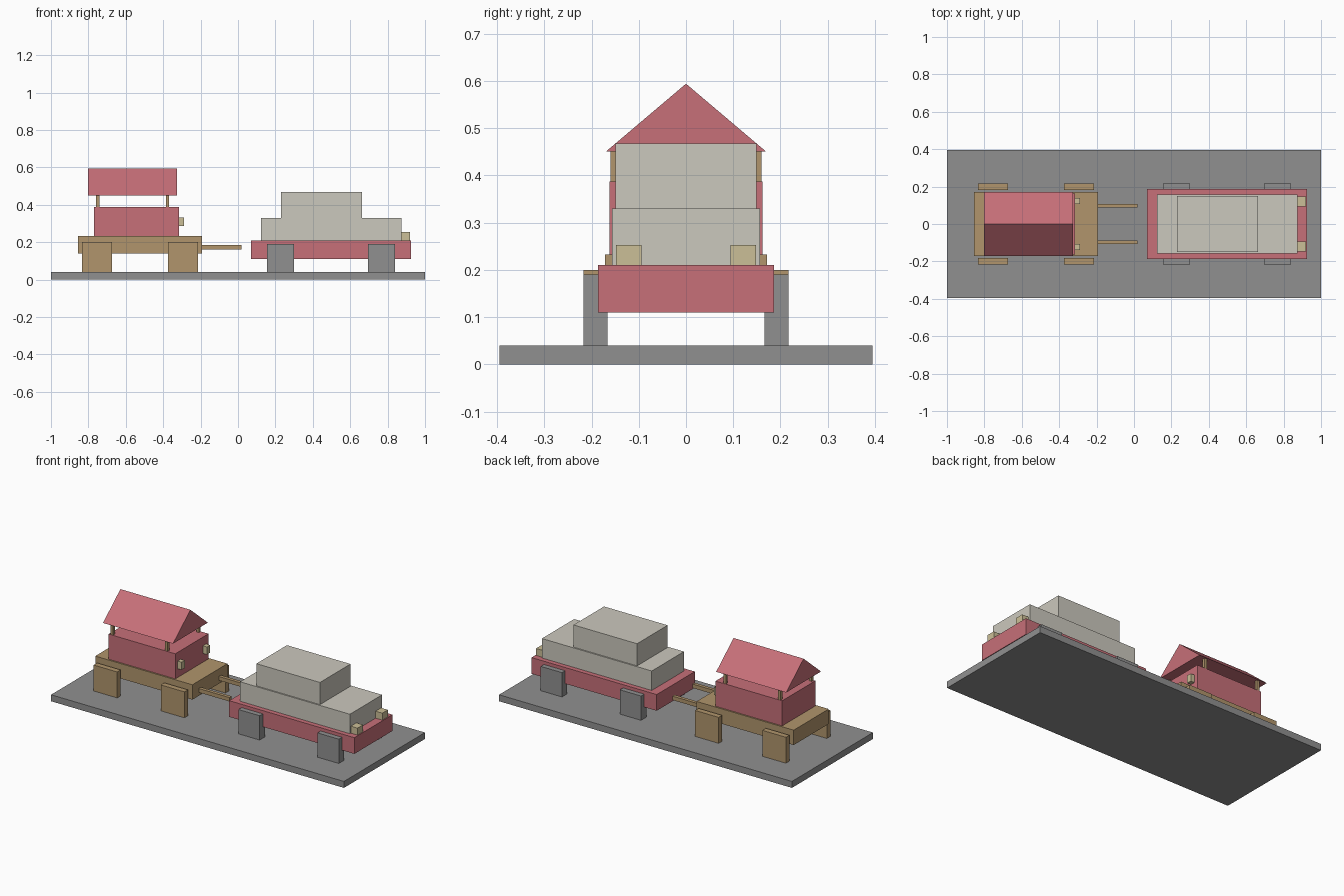
import bpy
import bmesh

cube = bpy.data.objects.get("Cube")
if cube:
    bpy.data.objects.remove(cube, do_unlink=True)


def material(name, r, g, b):
    m = bpy.data.materials.new(name)
    m.use_nodes = True
    m.diffuse_color = (r, g, b, 1)
    bsdf = next(n for n in m.node_tree.nodes if n.type == 'BSDF_PRINCIPLED')
    bsdf.inputs["Base Color"].default_value = (r, g, b, 1)
    return m


red = material("rose red", 0.57, 0.16, 0.19)
cream = material("pale cream", 0.60, 0.58, 0.51)
lamp_cream = material("lamp yellow", 0.60, 0.52, 0.31)
wood = material("tan wood", 0.44, 0.30, 0.15)
grey = material("stone grey", 0.28, 0.28, 0.28)


def finish(name, bm, mat):
    bmesh.ops.recalc_face_normals(bm, faces=bm.faces)
    mesh = bpy.data.meshes.new(name)
    bm.to_mesh(mesh)
    bm.free()
    mesh.materials.append(mat)
    obj = bpy.data.objects.new(name, mesh)
    bpy.context.collection.objects.link(obj)
    return obj


def box(name, mat, x, y, z):
    """Box spanning the given (low, high) range on each axis."""
    bm = bmesh.new()
    bmesh.ops.create_cube(bm, size=1)
    for v in bm.verts:
        for i, (low, high) in enumerate((x, y, z)):
            v.co[i] = low if v.co[i] < 0 else high
    return finish(name, bm, mat)


def pair(name, mat, x, y, z):
    """The same box on the left and right of the centre line."""
    box(name + "_far", mat, x, y, z)
    box(name + "_near", mat, x, (-y[1], -y[0]), z)


def gable(name, mat, x, half, eave, ridge):
    """Solid triangular roof, extruded along x."""
    bm = bmesh.new()
    ends = [bm.verts.new((x[0], y, z))
            for y, z in ((-half, eave), (half, eave), (0, ridge))]
    face = bm.faces.new(ends)
    new = bmesh.ops.extrude_face_region(bm, geom=[face], use_keep_orig=True)
    moved = [g for g in new["geom"] if isinstance(g, bmesh.types.BMVert)]
    bmesh.ops.translate(bm, verts=moved, vec=(x[1] - x[0], 0, 0))
    return finish(name, bm, mat)


# Ground slab
box("base", grey, (-1, 1), (-0.395, 0.395), (0, 0.04))

# Motor car
box("car_chassis", red, (0.07, 0.925), (-0.186, 0.186), (0.11, 0.21))
box("car_body", cream, (0.124, 0.874), (-0.157, 0.157), (0.21, 0.33))
box("car_cabin", cream, (0.23, 0.664), (-0.149, 0.149), (0.33, 0.467))
pair("headlight", lamp_cream, (0.874, 0.92), (0.094, 0.148), (0.21, 0.253))
for part, x in (("rear", 0.155), ("front", 0.695)):
    pair(f"car_{part}_wheel", grey, (x, x + 0.145), (0.166, 0.217), (0.04, 0.19))

# Carriage frame, wheels and shafts
box("carriage_frame", wood, (-0.855, -0.192), (-0.171, 0.171), (0.14, 0.232))
for part, x in (("rear", -0.834), ("front", -0.375)):
    pair(f"carriage_{part}_wheel", wood, (x, x + 0.161), (0.183, 0.217), (0.04, 0.2))
pair("shaft", wood, (-0.192, 0.018), (0.087, 0.108), (0.161, 0.185))

# Carriage cabin, lamps, posts and roof
box("carriage_cabin", red, (-0.77, -0.315), (-0.162, 0.162), (0.232, 0.387))
pair("carriage_lamp", lamp_cream, (-0.315, -0.288), (0.108, 0.139), (0.286, 0.333))
for part, x in (("rear", -0.758), ("front", -0.385)):
    pair(f"{part}_post", wood, (x, x + 0.017), (0.143, 0.16), (0.387, 0.455))
gable("carriage_roof", red, (-0.803, -0.325), 0.17, 0.45, 0.594)
